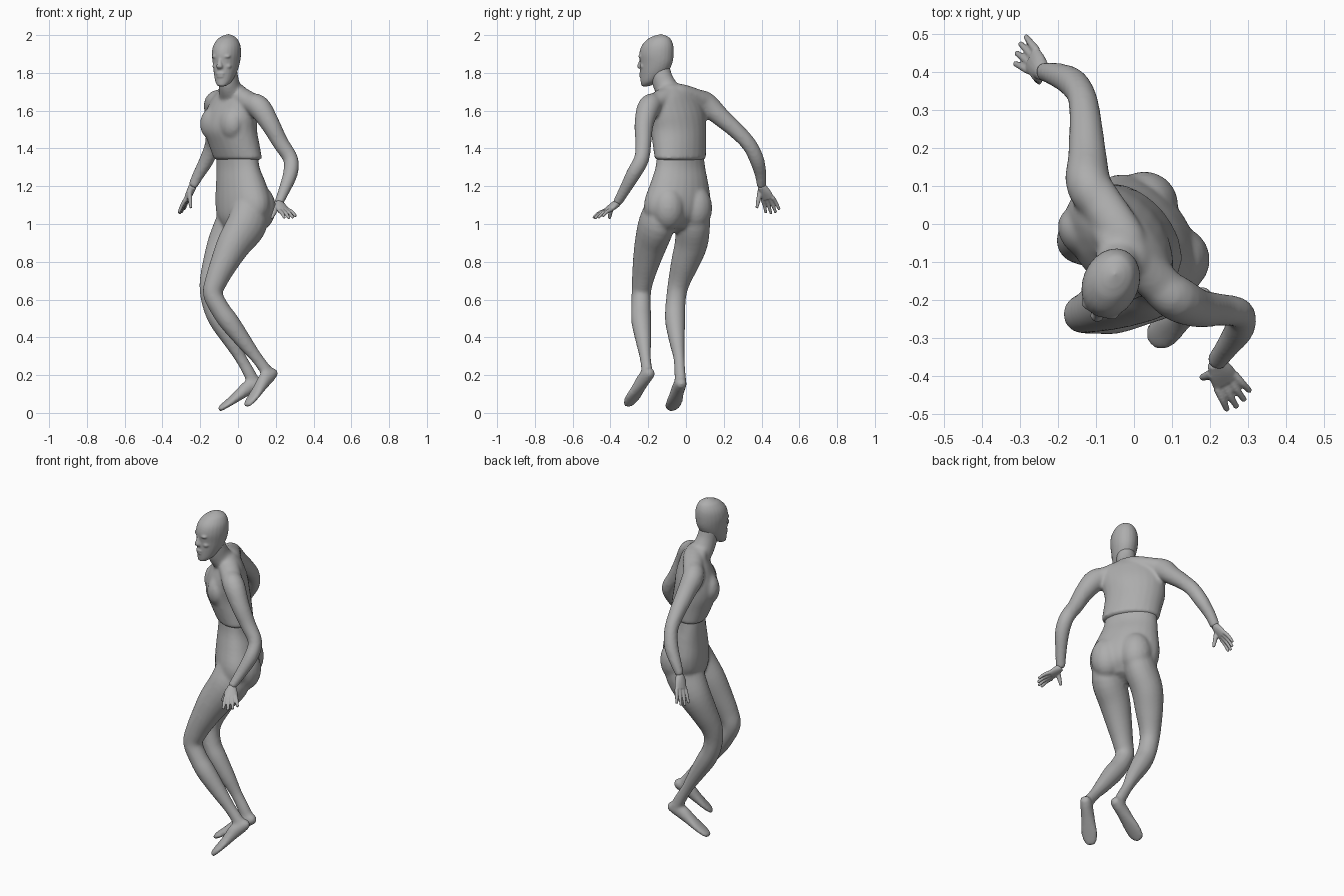
import bpy, bmesh, math
from mathutils import Vector as V, Matrix

old = bpy.data.objects.get("Cube")
if old:
    bpy.data.objects.remove(old)

grey = bpy.data.materials.new("plain grey")
grey.use_nodes = True
tone = (0.42, 0.42, 0.42, 1)
grey.diffuse_color = tone
grey.node_tree.nodes["Principled BSDF"].inputs["Base Color"].default_value = tone


def heading(degrees):
    a = math.radians(degrees)
    return V((math.cos(a), math.sin(a), 0))


def finish(name, bm, voxel, rounds):
    """Fuse the overlapping volumes of one part into a single soft skin."""
    bmesh.ops.recalc_face_normals(bm, faces=bm.faces)
    mesh = bpy.data.meshes.new(name)
    bm.to_mesh(mesh)
    bm.free()
    mesh.materials.append(grey)
    obj = bpy.data.objects.new(name, mesh)
    bpy.context.collection.objects.link(obj)
    fuse = obj.modifiers.new("fuse", 'REMESH')
    fuse.mode, fuse.voxel_size, fuse.use_smooth_shade = 'VOXEL', voxel, True
    soften = obj.modifiers.new("soften", 'SMOOTH')
    soften.factor, soften.iterations = 0.5, rounds


def smooth_path(stations, steps):
    """Catmull-Rom interpolation of positions and radii."""
    rows = [V(s) for s in stations]
    rows = [rows[0] * 2 - rows[1]] + rows + [rows[-1] * 2 - rows[-2]]
    out = []
    for i in range(1, len(rows) - 2):
        p, q, r, s = rows[i - 1:i + 3]
        for k in range(steps):
            t = k / steps
            out.append((q * 2 + (r - p) * t + (p * 2 - q * 5 + r * 4 - s) * t * t
                        + (q * 3 - p - r * 3 + s) * t ** 3) / 2)
    return out + [rows[-2]]


def loft(bm, stations, side, side_end=None, sides=20, steps=4, level=False):
    """Elliptical rings (x, y, z, half width, half depth) along a path."""
    rows = smooth_path(stations, steps)
    centres = [V(r[:3]) for r in rows]
    last = len(rows) - 1
    side_end = side_end or side
    rings = []
    for i, r in enumerate(rows):
        t = (centres[min(i + 1, last)] - centres[max(i - 1, 0)]).normalized()
        if level:
            t = V((0, 0, 1))
        s = side.lerp(side_end, i / last)
        s = (s - t * s.dot(t)).normalized()
        f = t.cross(s)
        ring = []
        for k in range(sides):
            a = math.tau * k / sides
            ring.append(bm.verts.new(centres[i] + s * r[3] * math.cos(a) + f * r[4] * math.sin(a)))
        rings.append(ring)
    for lo, hi in zip(rings, rings[1:]):
        for k in range(sides):
            n = (k + 1) % sides
            bm.faces.new((lo[k], lo[n], hi[n], hi[k]))
    # Rounded caps
    for end, inner in ((0, 1), (last, last - 1)):
        out = (centres[end] - centres[inner]).normalized()
        tip = bm.verts.new(centres[end] + out * min(rows[end][3:]) * 0.4)
        for k in range(sides):
            bm.faces.new((rings[end][k], rings[end][(k + 1) % sides], tip))


def ball(bm, centre, size, yaw=0):
    place = (Matrix.Translation(centre) @ Matrix.Rotation(math.radians(yaw), 4, 'Z')
             @ Matrix.Diagonal((*size, 1)))
    bmesh.ops.create_uvsphere(bm, u_segments=18, v_segments=12, radius=1, matrix=place)


chest_left, hip_left, head_left = heading(-49), heading(-60), heading(-23)
chest_front, head_front, hip_back = heading(-139), heading(-113), heading(30)

# Upper body: chest shell that overhangs the abdomen, shoulders, neck, arms
upper = bmesh.new()
loft(upper, [(0, -.03, 1.345, .158, .1), (-.02, -.035, 1.42, .16, .112),
             (-.04, -.04, 1.5, .165, .12), (-.035, -.045, 1.58, .172, .108),
             (-.025, -.05, 1.65, .16, .082), (-.022, -.055, 1.69, .12, .066),
             (-.03, -.075, 1.735, .06, .052)], chest_left, level=True, sides=24)
loft(upper, [(-.105, .085, 1.655, .055, .05), (-.035, -.025, 1.695, .058, .046),
             (-.005, -.085, 1.69, .058, .046), (.095, -.185, 1.63, .055, .05)], chest_front)
loft(upper, [(-.025, -.065, 1.66, .08, .06), (-.045, -.11, 1.73, .057, .062),
             (-.052, -.13, 1.78, .052, .057), (-.058, -.14, 1.83, .05, .056)], head_left)
for sign in (1, -1):
    ball(upper, V((-.04, -.04, 1.53)) + chest_front * .062 + chest_left * .075 * sign,
         (.075, .058, .085), -49)
loft(upper, [(.05, -.15, 1.645, .05, .05), (.11, -.195, 1.62, .06, .062),
             (.17, -.222, 1.53, .051, .051), (.225, -.226, 1.43, .043, .043),
             (.278, -.235, 1.345, .039, .041), (.278, -.275, 1.27, .039, .04),
             (.245, -.325, 1.18, .031, .031), (.215, -.365, 1.11, .023, .027)], chest_front)
loft(upper, [(-.07, .03, 1.665, .05, .05), (-.118, .1, 1.64, .06, .062),
             (-.123, .18, 1.57, .051, .051), (-.128, .27, 1.49, .043, .043),
             (-.137, .335, 1.42, .038, .041), (-.165, .375, 1.34, .039, .039),
             (-.21, .395, 1.26, .031, .031), (-.24, .4, 1.2, .023, .027)], chest_front)
finish("upper_body", upper, .009, 8)

# Head: skull with nose, brow, cheeks and lips
head = bmesh.new()


def head_at(side, forward, z):
    return V((-.062, -.158, z)) + head_left * side + head_front * forward


skull = [(.058, 1.733, .026, .026), (.038, 1.755, .043, .048), (.014, 1.8, .058, .074),
         (0, 1.85, .068, .088), (-.002, 1.9, .074, .094), (-.008, 1.945, .069, .086),
         (-.018, 1.98, .05, .062), (-.024, 1.996, .028, .034)]
loft(head, [(*head_at(0, f, z), a, b) for f, z, a, b in skull], head_left,
     level=True, sides=24)
nose = [(.08, 1.885, .011, .01), (.088, 1.858, .011, .012), (.094, 1.834, .018, .014),
        (.084, 1.82, .014, .01)]
loft(head, [(*head_at(0, f, z), a, b) for f, z, a, b in nose], head_left,
     level=True, sides=12)
ball(head, head_at(0, .084, 1.796), (.024, .011, .008), -23)
ball(head, head_at(0, .082, 1.781), (.021, .011, .008), -23)
for sign in (1, -1):
    ball(head, head_at(.028 * sign, .07, 1.887), (.026, .018, .011), -23)
    ball(head, head_at(.034 * sign, .058, 1.835), (.02, .02, .014), -23)
finish("head", head, .005, 5)


# Hands: flat palm, four spread fingers and a thumb
def hand(name, wrist, knuckles, tips, thumb, across):
    bm = bmesh.new()
    wrist, knuckles, tips, thumb = V(wrist), V(knuckles), V(tips), V(thumb)
    across = V(across).normalized()
    loft(bm, [(*wrist, .023, .021), (*wrist.lerp(knuckles, .5), .034, .019),
              (*knuckles, .038, .014)], across, sides=14)
    for n, reach in ((-1.5, .9), (-.5, 1.04), (.5, 1.02), (1.5, .88)):
        root = knuckles + across * n * .019
        end = root.lerp(tips + across * n * .027, reach)
        mid = root.lerp(end, .5) + V((0, 0, .006))
        loft(bm, [(*root, .012, .012), (*mid, .01, .01), (*end, .008, .008)], across, sides=8)
    base = wrist.lerp(knuckles, .35) - across * .02
    loft(bm, [(*base, .016, .015), (*base.lerp(thumb, .55), .012, .012),
              (*thumb, .008, .008)], across, sides=8)
    finish(name, bm, .004, 3)


hand("left_hand", (.215, -.365, 1.11), (.242, -.415, 1.072), (.28, -.472, 1.033),
     (.178, -.405, 1.03), (.77, .62, .1))
hand("right_hand", (-.24, .4, 1.2), (-.268, .432, 1.135), (-.303, .462, 1.06),
     (-.25, .375, 1.085), (.35, .9, .2))

# Lower body: abdomen, hips, buttocks, bent legs and feet
lower = bmesh.new()
loft(lower, [(.01, -.055, .98, .11, .08), (.025, -.05, 1.04, .18, .115),
             (.028, -.045, 1.12, .195, .122), (.015, -.035, 1.22, .17, .108),
             (0, -.03, 1.3, .15, .09), (-.005, -.03, 1.38, .14, .088)],
     hip_left, heading(-52), level=True, sides=24)
for sign in (1, -1):
    ball(lower, V((.03, -.045, 1.085)) + hip_back * .045 + hip_left * .083 * sign,
         (.09, .09, .12))
loft(lower, [(.065, -.125, 1.09, .085, .1), (.048, -.155, 1, .092, .11),
             (-.018, -.185, .9, .085, .094), (-.07, -.21, .8, .071, .076),
             (-.115, -.23, .7, .056, .061), (-.133, -.237, .63, .051, .053),
             (-.095, -.238, .55, .053, .051), (-.045, -.236, .48, .053, .053),
             (.03, -.225, .38, .041, .043), (.1, -.215, .29, .029, .032),
             (.16, -.205, .21, .029, .034)], hip_left)
loft(lower, [(.01, .035, 1.09, .085, .1), (-.02, .035, 1, .088, .106),
             (-.07, .028, .9, .086, .093), (-.11, -.003, .8, .076, .076),
             (-.143, -.035, .7, .059, .061), (-.148, -.05, .63, .053, .053),
             (-.13, -.057, .55, .054, .051), (-.095, -.057, .48, .053, .053),
             (-.035, -.048, .38, .041, .043), (.015, -.037, .29, .029, .032),
             (.06, -.032, .21, .029, .033), (.09, -.028, .15, .03, .036)], hip_left)


# Feet taper from heel to toe on a flat sole
def foot(heel, toe, side):
    heel, toe = V(heel), V(toe)
    along = (toe - heel).normalized()
    side = (side - along * side.dot(along)).normalized()
    up = along.cross(side)
    if up.z < 0:
        up.negate()
    shape = [(.03, .024, .022), (.12, .032, .034), (.3, .035, .039), (.5, .039, .03),
             (.72, .046, .021), (.88, .042, .016), (.98, .025, .012)]
    loft(lower, [(*(heel.lerp(toe, t) + up * h), w, h) for t, w, h in shape], side)


foot((.215, -.17, .2), (.05, -.31, .025), hip_left)
foot((.145, -.015, .14), (-.1, -.075, .003), heading(-70))
finish("lower_body", lower, .009, 8)
